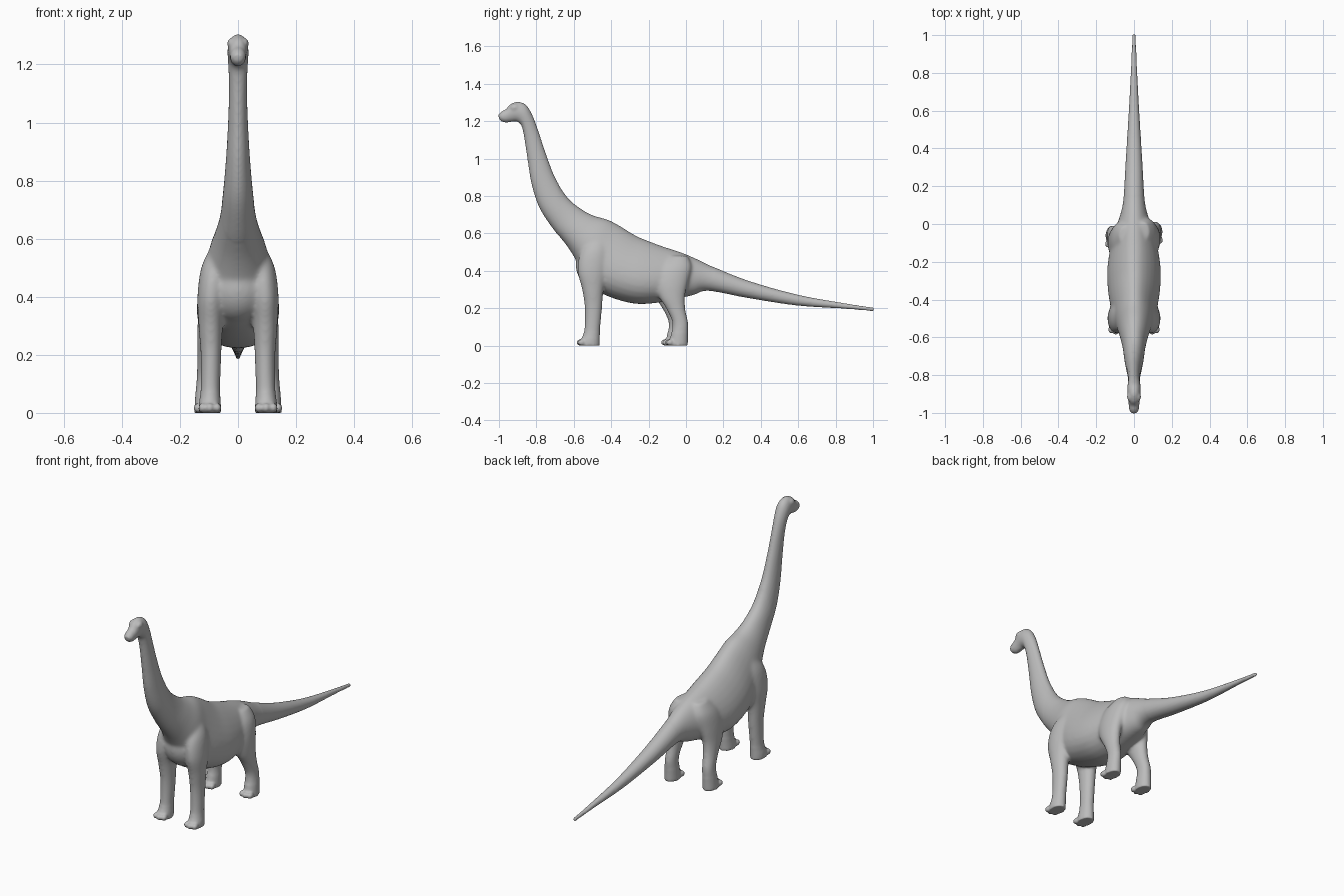
import bpy
import bmesh
from math import sin, cos, pi
from mathutils import Matrix, Vector

default = bpy.data.objects.get("Cube")
if default:
    bpy.data.objects.remove(default, do_unlink=True)

SIDES = 28
bm = bmesh.new()


def smooth_sections(sections, steps=6):
    """Pass a smooth spline through a short list of cross-sections."""
    ends = [sections[0]] + sections + [sections[-1]]
    result = []
    for p, a, b, n in zip(ends, ends[1:], ends[2:], ends[3:]):
        for s in range(steps):
            t = s / steps
            result.append([
                v1 + 0.5 * t * (v2 - v0 + t * (2 * v0 - 5 * v1 + 4 * v2 - v3
                                               + t * (3 * (v1 - v2) + v3 - v0)))
                for v0, v1, v2, v3 in zip(p, a, b, n)])
    result.append(list(sections[-1]))
    return result


def loft(rings):
    """Skin a closed tube over rings of points."""
    loops = [[bm.verts.new(point) for point in ring] for ring in rings]
    for low, high in zip(loops, loops[1:]):
        for i in range(SIDES):
            j = (i + 1) % SIDES
            bm.faces.new((low[i], low[j], high[j], high[i]))
    bm.faces.new(loops[0])
    bm.faces.new(loops[-1])


def spine_ring(section):
    """Ring between a back point and a belly point, narrower at the back."""
    top_y, top_z, low_y, low_z, width = section
    top, low = Vector((0, top_y, top_z)), Vector((0, low_y, low_z))
    taper = min(0.3, 3 * max(0, width - 0.04))
    ring = []
    for i in range(SIDES):
        a = 2 * pi * i / SIDES
        point = (top + low) / 2 + (top - low) / 2 * sin(a)
        point.x = width * cos(a) * (1 - taper * sin(a))
        ring.append(point)
    return ring


def leg_ring(section, side, shift):
    """Level ring of a leg."""
    z, x, y, rx, ry = section
    return [Vector((side * x + rx * cos(2 * pi * i / SIDES),
                    y + shift + ry * sin(2 * pi * i / SIDES), z))
            for i in range(SIDES)]


def ball(centre, size):
    """Rounded lump of flesh."""
    matrix = Matrix.Translation(centre) @ Matrix.Diagonal((*size, 1))
    bmesh.ops.create_uvsphere(bm, u_segments=24, v_segments=16, radius=1, matrix=matrix)


# Spine sections: back y, back z, underside y, underside z, half width
head = [
    (-1.003, 1.236, -1.0, 1.212, 0.014),
    (-0.985, 1.253, -0.985, 1.198, 0.025),
    (-0.962, 1.265, -0.96, 1.193, 0.028),
    (-0.94, 1.29, -0.93, 1.197, 0.03),
    (-0.9, 1.304, -0.905, 1.198, 0.035),
    (-0.855, 1.287, -0.882, 1.18, 0.036),
    (-0.82, 1.23, -0.87, 1.14, 0.033),
]
neck = [
    (-0.79, 1.15, -0.86, 1.08, 0.031),
    (-0.75, 1.03, -0.845, 0.98, 0.034),
    (-0.7, 0.9, -0.825, 0.86, 0.041),
    (-0.63, 0.79, -0.785, 0.74, 0.051),
    (-0.55, 0.725, -0.715, 0.63, 0.062),
    (-0.49, 0.695, -0.635, 0.53, 0.08),
]
torso = [
    (-0.42, 0.675, -0.58, 0.44, 0.1),
    (-0.36, 0.645, -0.53, 0.33, 0.115),
    (-0.27, 0.59, -0.42, 0.265, 0.132),
    (-0.2, 0.56, -0.28, 0.225, 0.137),
    (-0.12, 0.53, -0.16, 0.228, 0.125),
    (-0.02, 0.497, -0.05, 0.25, 0.1),
]
tail = [
    (0.06, 0.463, 0.04, 0.27, 0.073),
    (0.15, 0.42, 0.12, 0.293, 0.056),
    (0.34, 0.345, 0.33, 0.255, 0.044),
    (0.6, 0.272, 0.59, 0.215, 0.028),
    (0.85, 0.227, 0.85, 0.197, 0.015),
    (1.004, 0.204, 1.004, 0.184, 0.009),
]
loft([spine_ring(s) for s in smooth_sections(head + neck + torso + tail)])

# Chest
ball((0, -0.47, 0.43), (0.112, 0.12, 0.125))

# Leg sections: z, x, y, half width, half depth
front_leg = [
    (0.57, 0.07, -0.47, 0.025, 0.04),
    (0.5, 0.082, -0.49, 0.045, 0.075),
    (0.4, 0.092, -0.5, 0.048, 0.08),
    (0.3, 0.094, -0.498, 0.042, 0.058),
    (0.2, 0.093, -0.495, 0.036, 0.047),
    (0.08, 0.095, -0.502, 0.034, 0.043),
    (0.03, 0.097, -0.512, 0.038, 0.051),
    (0.0, 0.097, -0.514, 0.039, 0.053),
]
hind_leg = [
    (0.48, 0.05, -0.05, 0.03, 0.05),
    (0.42, 0.07, -0.07, 0.048, 0.09),
    (0.34, 0.09, -0.09, 0.046, 0.092),
    (0.26, 0.1, -0.085, 0.041, 0.07),
    (0.19, 0.105, -0.062, 0.036, 0.05),
    (0.12, 0.11, -0.04, 0.033, 0.043),
    (0.05, 0.112, -0.046, 0.036, 0.047),
    (0.0, 0.113, -0.052, 0.038, 0.052),
]
for side in (-1, 1):
    for sections, shift in ((front_leg, 0), (hind_leg, 0.01 * side)):
        loft([leg_ring(s, side, shift) for s in smooth_sections(sections)])
        # Toes fanned across the front of the foot
        z, x, y, rx, ry = sections[-1]
        for k in (-1, 0, 1):
            ball((side * x + k * 0.025, y + shift - ry + 0.008 * abs(k), 0.017),
                 (0.015, 0.02, 0.017))
    # Brow
    ball((side * 0.022, -0.915, 1.272), (0.015, 0.025, 0.02))

bmesh.ops.recalc_face_normals(bm, faces=bm.faces)
mesh = bpy.data.meshes.new("long_necked_dinosaur")
bm.to_mesh(mesh)
bm.free()
body = bpy.data.objects.new("long_necked_dinosaur", mesh)
bpy.context.collection.objects.link(body)
bpy.context.view_layer.objects.active = body
body.select_set(True)

# Fuse all the parts into one skin
fuse = body.modifiers.new("fuse", 'REMESH')
fuse.mode = 'VOXEL'
fuse.voxel_size = 0.006
bpy.ops.object.modifier_apply(modifier=fuse.name)

# Soften the skin, most of all where the limbs meet the torso
bm = bmesh.new()
bm.from_mesh(body.data)
joints = [v for v in bm.verts if -0.68 < v.co.y < 0.15 and v.co.z > 0.07]
for verts, rounds in ((joints, 14), (bm.verts[:], 3)):
    for _ in range(rounds):
        bmesh.ops.smooth_vert(bm, verts=verts, factor=0.5,
                              use_axis_x=True, use_axis_y=True, use_axis_z=True)
# Rest the soles on the ground
ground = min(v.co.z for v in bm.verts)
for v in bm.verts:
    v.co.z -= ground
for face in bm.faces:
    face.smooth = True
bm.to_mesh(body.data)
bm.free()

# Plain grey skin
skin = bpy.data.materials.new("grey_skin")
skin.use_nodes = True
grey = (0.5, 0.5, 0.5, 1)
skin.diffuse_color = grey
skin.node_tree.nodes["Principled BSDF"].inputs["Base Color"].default_value = grey
body.data.materials.clear()
body.data.materials.append(skin)
